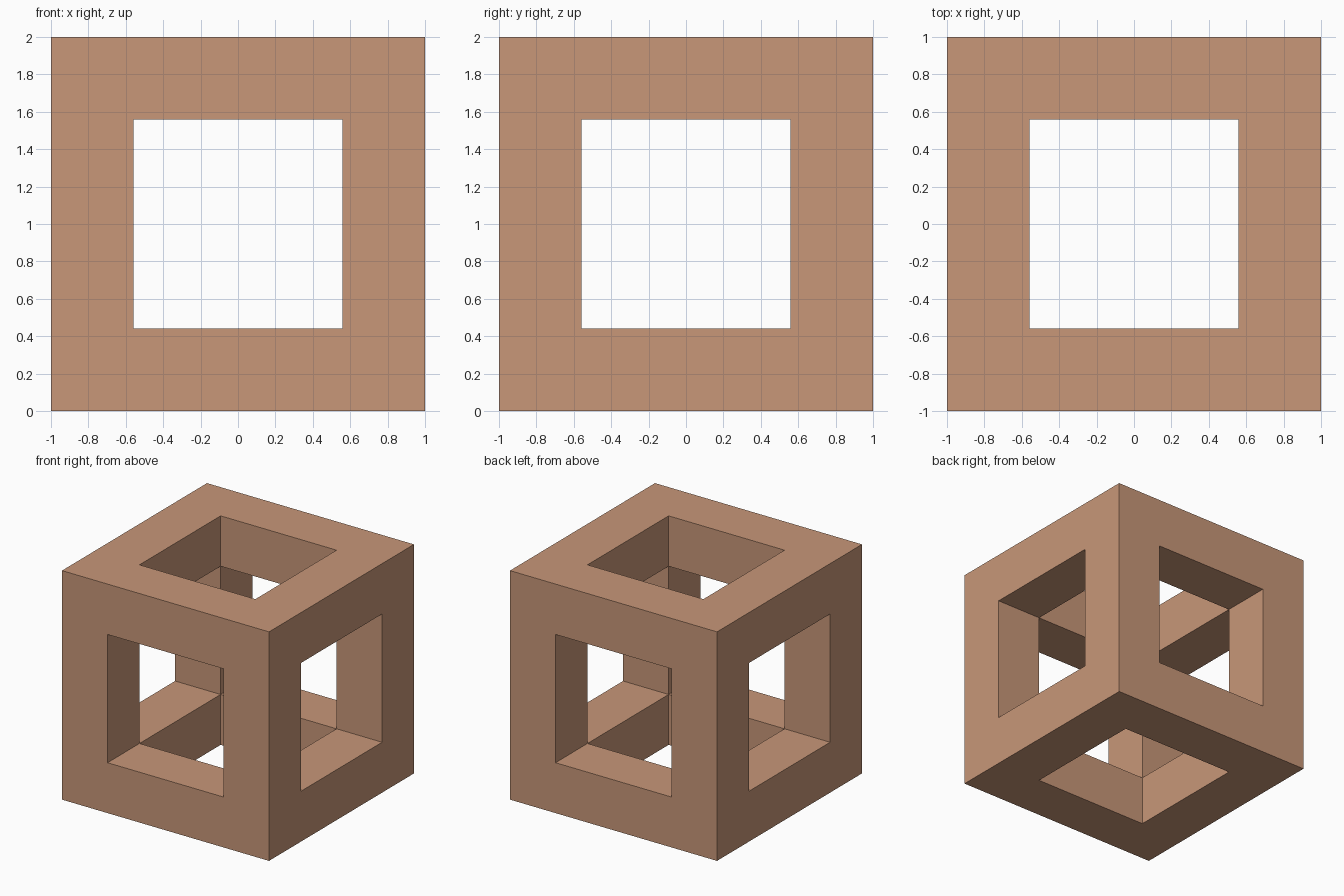
import bpy, bmesh
from itertools import product
from mathutils import Vector

if "Cube" in bpy.data.objects:
    bpy.data.objects.remove(bpy.data.objects["Cube"])

HALF, HOLE = 1.0, 0.56
CUTS = (-HALF, -HOLE, HOLE, HALF)


def solid(cell):
    # Corners and edge beams are solid; face centres and the core are open
    return all(0 <= c <= 2 for c in cell) and sum(c == 1 for c in cell) <= 1


# Open cube frame: skin every boundary between solid and empty cells
bm = bmesh.new()
verts = {}


def vert(idx):
    if idx not in verts:
        x, y, z = (CUTS[i] for i in idx)
        verts[idx] = bm.verts.new(Vector((x, y, z + HALF)))
    return verts[idx]


for cell in product(range(3), repeat=3):
    if not solid(cell):
        continue
    for axis, side in product(range(3), (0, 1)):
        neighbour = list(cell)
        neighbour[axis] += 1 if side else -1
        if solid(neighbour):
            continue
        u, v = (axis + 1) % 3, (axis + 2) % 3
        loop = []
        for du, dv in ((0, 0), (1, 0), (1, 1), (0, 1)):
            p = list(cell)
            p[axis] += side
            p[u] += du
            p[v] += dv
            loop.append(vert(tuple(p)))
        bm.faces.new(loop if side else loop[::-1])

mesh = bpy.data.meshes.new("cube_frame")
bm.to_mesh(mesh)
bm.free()

# Tan wood colour
mat = bpy.data.materials.new("tan")
mat.diffuse_color = (0.58, 0.31, 0.19, 1)
mat.use_nodes = True
mat.node_tree.nodes["Principled BSDF"].inputs["Base Color"].default_value = mat.diffuse_color
mesh.materials.append(mat)

frame = bpy.data.objects.new("cube_frame", mesh)
bpy.context.collection.objects.link(frame)
